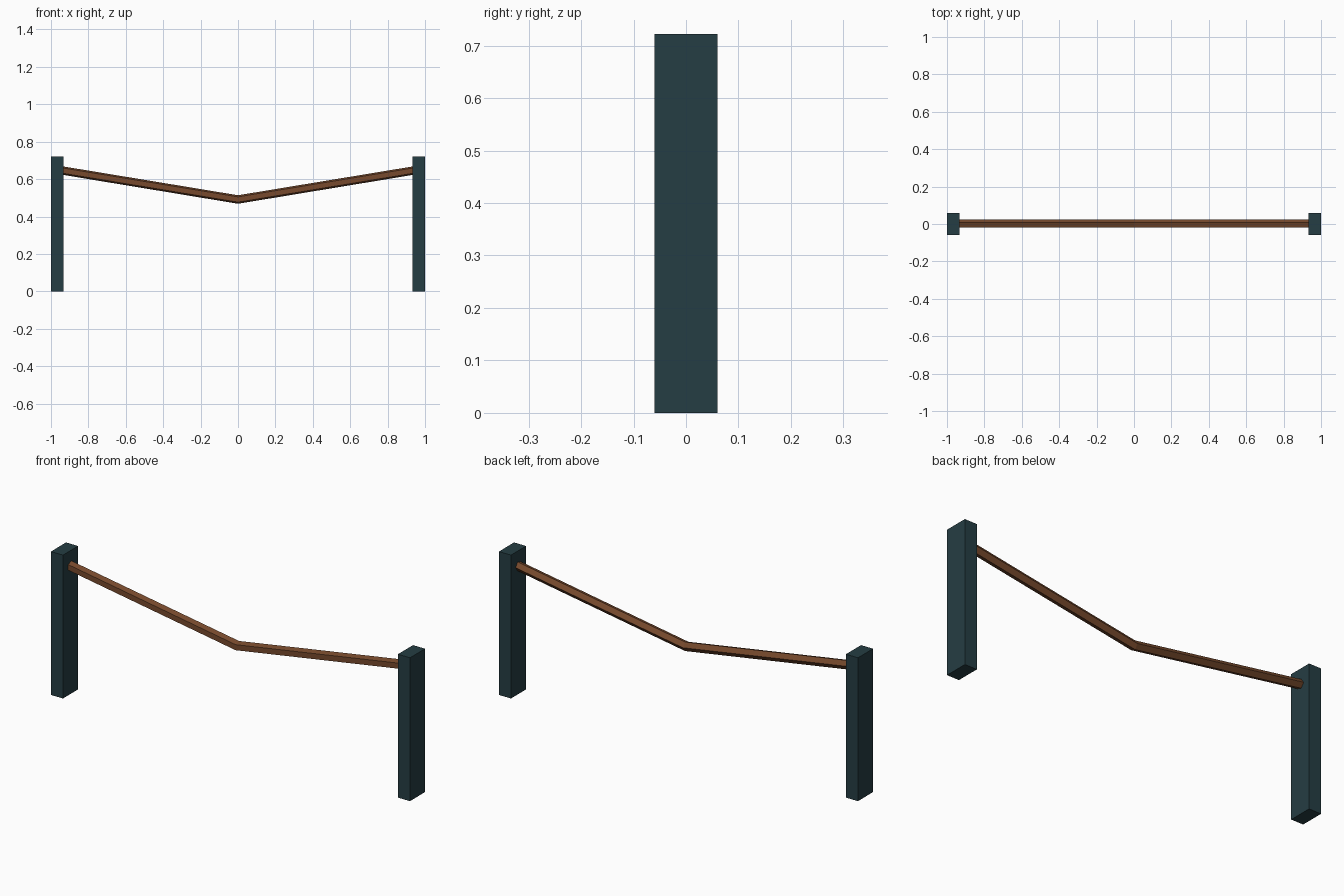
import bpy, bmesh, math

if "Cube" in bpy.data.objects:
    bpy.data.objects.remove(bpy.data.objects["Cube"])


def material(name, rgb):
    m = bpy.data.materials.new(name)
    m.diffuse_color = (*rgb, 1.0)
    m.use_nodes = True
    m.node_tree.nodes["Principled BSDF"].inputs["Base Color"].default_value = m.diffuse_color
    return m


def add_object(name, bm, mat):
    bmesh.ops.recalc_face_normals(bm, faces=bm.faces)
    mesh = bpy.data.meshes.new(name)
    bm.to_mesh(mesh)
    bm.free()
    mesh.materials.append(mat)
    ob = bpy.data.objects.new(name, mesh)
    bpy.context.collection.objects.link(ob)
    return ob


slate = material("dark slate", (0.0185, 0.047, 0.056))
brown = material("rope brown", (0.185, 0.068, 0.026))

# Two square-edged posts
POST_W, POST_D, POST_H = 0.067, 0.12, 0.722
for side, label in ((-1, "left"), (1, "right")):
    bm = bmesh.new()
    bmesh.ops.create_cube(bm, size=1.0)
    for v in bm.verts:
        v.co.x = v.co.x * POST_W + side * (1 - POST_W / 2)
        v.co.y *= POST_D
        v.co.z = (v.co.z + 0.5) * POST_H
    add_object(label + "_post", bm, slate)

# Sagging rope: five-sided tube, flat side to the front, mitred at the middle
R, SIDES = 0.0235, 5
END_X, END_Z, MID_Z = 0.94, 0.646, 0.491
stretch = 1 / math.cos(math.atan2(END_Z - MID_Z, END_X))
bm = bmesh.new()
rings = []
for x, z in ((-END_X, END_Z), (0, MID_Z), (END_X, END_Z)):
    ring = []
    for i in range(SIDES):
        a = math.tau * i / SIDES
        ring.append(bm.verts.new((x, R * math.cos(a), z + R * math.sin(a) * stretch)))
    rings.append(ring)
for a, b in zip(rings, rings[1:]):
    for i in range(SIDES):
        j = (i + 1) % SIDES
        bm.faces.new((a[i], a[j], b[j], b[i]))
bm.faces.new(rings[0])
bm.faces.new(rings[-1])
add_object("rope", bm, brown)
